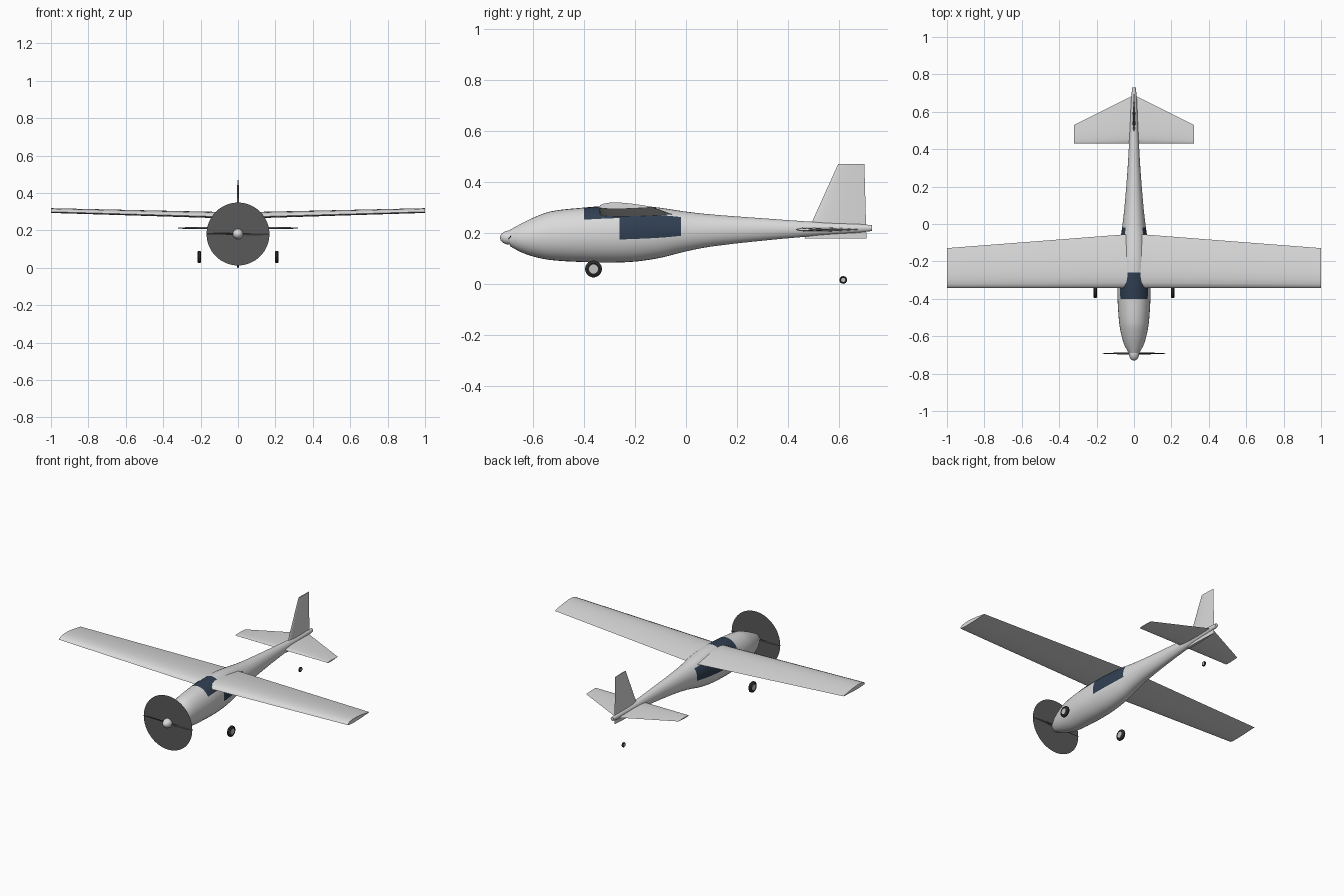
import bpy, math
from mathutils import Vector

if "Cube" in bpy.data.objects:
    bpy.data.objects.remove(bpy.data.objects["Cube"], do_unlink=True)


def material(name, r, g, b):
    m = bpy.data.materials.new(name)
    m.use_nodes = True
    m.diffuse_color = (r, g, b, 1)
    m.node_tree.nodes["Principled BSDF"].inputs["Base Color"].default_value = (r, g, b, 1)
    return m


PAINT = material("light grey paint", 0.7, 0.7, 0.7)
GLASS = material("navy glass", 0.03, 0.05, 0.085)
DISC = material("propeller blur grey", 0.1, 0.1, 0.1)
BLACK = material("black rubber", 0.03, 0.03, 0.03)
HUB = material("wheel hub grey", 0.55, 0.55, 0.55)


def loft(name, rings, mats, rule=None, angle=40):
    """Skin closed rings of equal length, cap both ends and smooth."""
    n = len(rings[0])
    verts = [p for ring in rings for p in ring]
    faces = [(i * n + j, i * n + (j + 1) % n, (i + 1) * n + (j + 1) % n, (i + 1) * n + j)
             for i in range(len(rings) - 1) for j in range(n)]
    faces += [tuple(range(n))[::-1], tuple(range(len(verts) - n, len(verts)))]
    mesh = bpy.data.meshes.new(name)
    mesh.from_pydata(verts, [], faces)
    for m in mats:
        mesh.materials.append(m)
    if rule:
        for i, f in enumerate(mesh.polygons):
            f.material_index = rule(i // n, i % n)
    ob = bpy.data.objects.new(name, mesh)
    bpy.context.collection.objects.link(ob)
    bpy.ops.object.select_all(action='DESELECT')
    ob.select_set(True)
    bpy.context.view_layer.objects.active = ob
    bpy.ops.object.mode_set(mode='EDIT')
    bpy.ops.mesh.select_all(action='SELECT')
    bpy.ops.mesh.normals_make_consistent(inside=False)
    bpy.ops.object.mode_set(mode='OBJECT')
    bpy.ops.object.shade_smooth_by_angle(angle=math.radians(angle))
    return ob


# Fuselage: stations of (y, bottom, top, half width), smoothly interpolated
STATIONS = [(-0.69, 0.147, 0.212, 0.028), (-0.65, 0.125, 0.234, 0.05),
            (-0.6, 0.107, 0.259, 0.066), (-0.53, 0.093, 0.284, 0.079),
            (-0.4, 0.085, 0.299, 0.088), (-0.3, 0.083, 0.306, 0.088),
            (-0.2, 0.087, 0.308, 0.084), (-0.1, 0.102, 0.298, 0.075),
            (0, 0.127, 0.283, 0.061), (0.1, 0.146, 0.272, 0.05),
            (0.3, 0.169, 0.257, 0.034), (0.5, 0.187, 0.243, 0.023),
            (0.68, 0.201, 0.234, 0.014), (0.73, 0.207, 0.23, 0.01)]


def station(y):
    i = max(k for k in range(len(STATIONS) - 1) if STATIONS[k][0] <= y + 1e-6)
    a, b = STATIONS[i], STATIONS[i + 1]
    before, after = STATIONS[max(i - 1, 0)], STATIONS[min(i + 2, len(STATIONS) - 1)]
    h = b[0] - a[0]
    t = (y - a[0]) / h
    out = []
    for k in (1, 2, 3):
        m0 = h * (b[k] - before[k]) / (b[0] - before[0])
        m1 = h * (after[k] - a[k]) / (after[0] - a[0])
        out.append((2*t**3 - 3*t*t + 1) * a[k] + (t**3 - 2*t*t + t) * m0
                   + (3*t*t - 2*t**3) * b[k] + (t**3 - t*t) * m1)
    return out


SIDES = 32
ys = [-0.69 + 0.01 * i for i in range(143)]
rings = []
for y in ys:
    low, high, half = station(y)
    rings.append([(half * math.cos(a), y, (low + high) / 2 + (high - low) / 2 * math.sin(a))
                  for a in (2 * math.pi * j / SIDES for j in range(SIDES))])


def glazing(i, j):
    """Windscreen over the top, one long window on each side."""
    if i >= len(ys) - 1:
        return 0
    y = ys[i] + 0.005
    a = 360 / SIDES * (j + 0.5)
    up = math.degrees(math.asin(math.sin(math.radians(a))))
    screen = -0.4 < y < -0.255 and up > 33
    window = -0.26 < y < -0.015 and -12 < up < 45
    return 1 if screen or window else 0


loft("fuselage", rings, [PAINT, GLASS], glazing)


# Wing and tail surfaces: airfoil sections of (leading point, chord)
def airfoil(thick, flat):
    def half(t):
        return 5 * thick * (0.2969 * t**0.5 - 0.126 * t - 0.3516 * t*t + 0.2843 * t**3 - 0.1015 * t**4)
    ts = [(1 - math.cos(math.pi * i / 10)) / 2 for i in range(11)]
    top, low = 2 - flat, flat
    return ([(t, half(t) * top) for t in reversed(ts)]
            + [(t, -half(t) * low) for t in ts[1:-1]])


def surface(name, sections, thick, flat, normal):
    prof = airfoil(thick, flat)
    rings = [[Vector(lead) + Vector((0, chord * t, 0)) + Vector(normal) * chord * h for t, h in prof]
             for lead, chord in sections]
    return loft(name, rings, [PAINT], angle=35)


surface("wing", [((-1, -0.342, 0.3), 0.213), ((0, -0.342, 0.271), 0.29),
                 ((1, -0.342, 0.3), 0.213)], 0.12, 0.5, (0, 0, 1))
surface("tailplane", [((-0.32, 0.43, 0.213), 0.1), ((0, 0.43, 0.213), 0.26),
                      ((0.32, 0.43, 0.213), 0.1)], 0.07, 1, (0, 0, 1))
surface("fin", [((0, 0.465, 0.177), 0.243), ((0, 0.597, 0.47), 0.103)], 0.07, 1, (1, 0, 0))


# Round parts turned about the x or y axis: profile of (offset, radius)
def turned(name, centre, profile, mats, axis, rule=None, sides=32):
    c = Vector(centre)
    rings = []
    for d, r in profile:
        ring = []
        for j in range(sides):
            a = 2 * math.pi * j / sides
            u, v = r * math.cos(a), r * math.sin(a)
            ring.append(c + Vector((d, u, v) if axis == "x" else (u, d, v)))
        rings.append(ring)
    return loft(name, rings, mats, rule, 35)


# Spinner, propeller blades and blurred disc
turned("spinner", (0, -0.69, 0.181),
       [(0.01, 0.028)] + [(-0.04 * math.sin(a), 0.028 * math.cos(a))
                          for a in (math.pi / 2 * k / 8.1 for k in range(9))], [PAINT], "y")
blade = []
for x, chord, twist in ((0.01, 0.014, 50), (0.06, 0.02, 35), (0.12, 0.017, 22), (0.168, 0.008, 15)):
    a = math.radians(twist)
    along = Vector((0, math.sin(a), math.cos(a))) * chord / 2
    across = Vector((0, math.cos(a), -math.sin(a))) * 0.0015
    blade.append((x, (along, across, -along, -across)))
for name, side in (("left_propeller_blade", 1), ("right_propeller_blade", -1)):
    loft(name, [[Vector((side * x, -0.692, 0.181)) + Vector((0, p.y, p.z * side)) for p in ring]
                for x, ring in blade], [BLACK])
bpy.ops.mesh.primitive_circle_add(vertices=64, radius=0.168, fill_type='NGON',
                                  location=(0, -0.692, 0.181), rotation=(math.pi / 2, 0, 0))
disc = bpy.context.object
disc.name = "propeller_disc"
disc.data.materials.append(DISC)


# Wheels with tyre and hub
def wheel(name, x, y, z, r, w):
    tyre = [(-w * 0.4, r * 0.55), (-w * 0.5, r * 0.7), (-w * 0.4, r * 0.9), (-w * 0.2, r)]
    tyre += [(-d, q) for d, q in reversed(tyre)]
    turned(name + "_tyre", (x, y, z), tyre, [BLACK], "x")
    turned(name + "_hub", (x, y, z), [(-w * 0.46, r * 0.54), (w * 0.46, r * 0.54)], [HUB], "x")


wheel("left_wheel", 0.207, -0.363, 0.058, 0.033, 0.02)
wheel("right_wheel", -0.207, -0.363, 0.058, 0.033, 0.02)
wheel("tail_wheel", 0, 0.617, 0.015, 0.015, 0.011)
